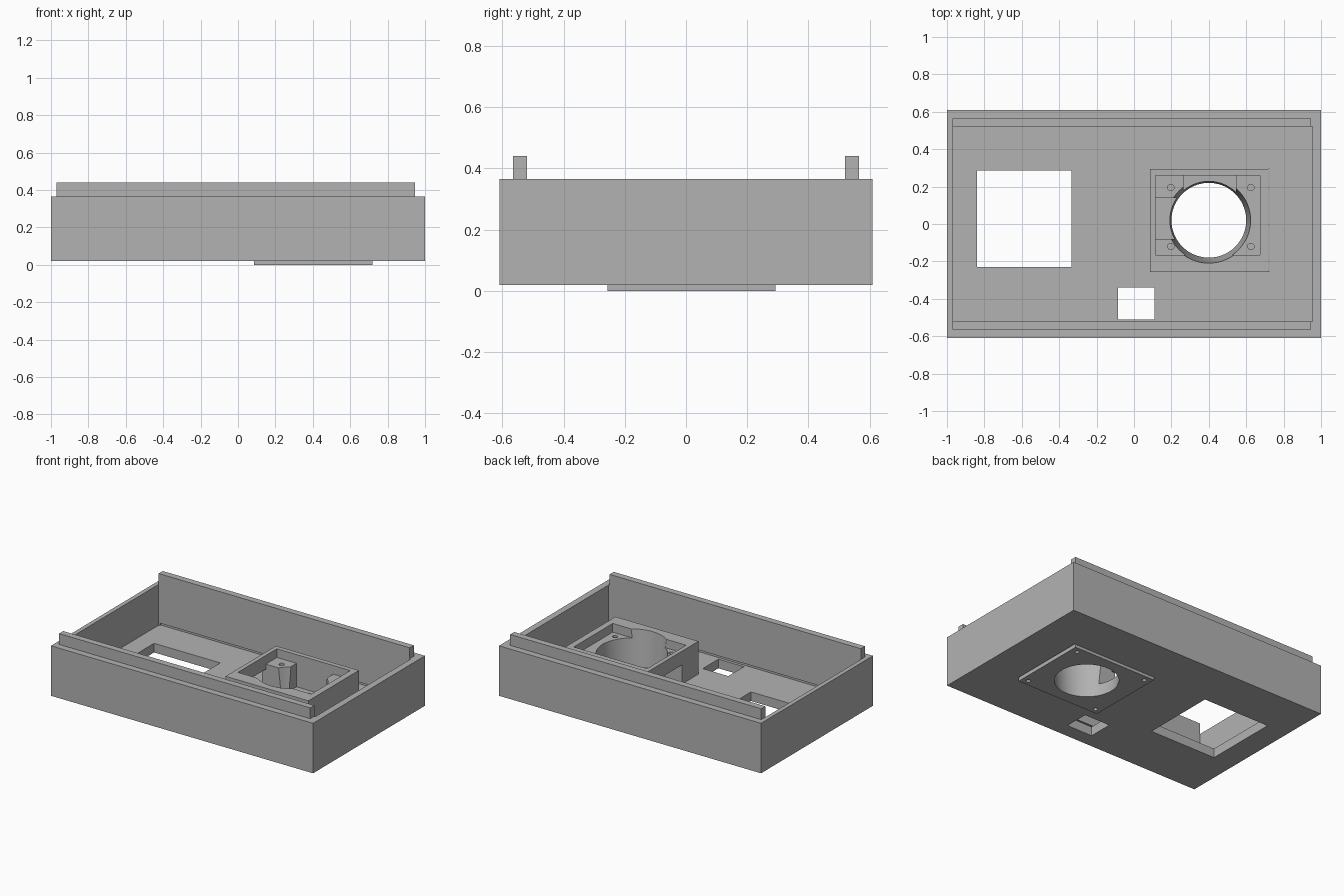
import bpy
import bmesh
from mathutils import Vector

cube = bpy.data.objects.get("Cube")
if cube:
    bpy.data.objects.remove(cube, do_unlink=True)

# Single grey plastic
grey = bpy.data.materials.new("grey plastic")
grey.use_nodes = True
colour = (0.45, 0.45, 0.45, 1)
grey.diffuse_color = colour
grey.node_tree.nodes["Principled BSDF"].inputs["Base Color"].default_value = colour


def make_object(name, bm):
    mesh = bpy.data.meshes.new(name)
    bm.to_mesh(mesh)
    bm.free()
    mesh.materials.append(grey)
    obj = bpy.data.objects.new(name, mesh)
    bpy.context.collection.objects.link(obj)
    return obj


def box(name, x, y, z):
    """Box from a (low, high) pair on each axis."""
    bm = bmesh.new()
    bmesh.ops.create_cube(bm, size=1)
    spans = (x, y, z)
    for v in bm.verts:
        v.co = Vector([(a + b) / 2 + c * (b - a) for (a, b), c in zip(spans, v.co)])
    return make_object(name, bm)


def cone(name, centre, low_radius, high_radius, z, sides=96):
    bm = bmesh.new()
    bmesh.ops.create_cone(bm, cap_ends=True, segments=sides, radius1=low_radius,
                          radius2=high_radius, depth=z[1] - z[0])
    bmesh.ops.translate(bm, verts=bm.verts, vec=(*centre, sum(z) / 2))
    return make_object(name, bm)


def cut(target, *cutters):
    """Subtract each cutter, then discard it."""
    bpy.context.view_layer.objects.active = target
    for cutter in cutters:
        mod = target.modifiers.new("cut", 'BOOLEAN')
        mod.operation = 'DIFFERENCE'
        mod.solver = 'EXACT'
        mod.object = cutter
        bpy.ops.object.modifier_apply(modifier=mod.name)
        bpy.data.objects.remove(cutter, do_unlink=True)


def lens_bore():
    return cone("bore_cutter", (0.4, 0.02), 0.196, 0.234, (-0.04, 0.36))


FLOOR, RIM, HOUSING_TOP, BOSS_TOP = 0.083, 0.365, 0.31, 0.25
HX, HY = (0.085, 0.718), (-0.257, 0.293)

# Open tray with its floor windows and the thin slot beside the housing
tray = box("tray", (-1, 1), (-0.61, 0.61), (0.02, RIM))
cut(tray,
    box("cavity", (-0.97, 0.955), (-0.52, 0.52), (FLOOR, 0.6)),
    box("large_window", (-0.84, -0.335), (-0.23, 0.285), (-0.1, 0.2)),
    box("small_window", (-0.085, 0.11), (-0.51, -0.34), (-0.1, 0.2)),
    box("thin_slot", (0.718, 0.725), (-0.25, 0.297), (-0.1, 0.2)),
    lens_bore())
# Undercut along the foot of both long walls
for low, high in ((-0.53, -0.51), (0.51, 0.53)):
    cut(tray, box("undercut", (-0.96, 0.945), (low, high), (FLOOR, 0.1)))

# Lid rails on both long walls
for name, span in (("front_rail", (-0.565, -0.52)), ("back_rail", (0.52, 0.565))):
    box(name, (-0.97, 0.947), span, (RIM, 0.44))

# Housing: upper pocket, gaps between the bosses, cable opening and lens bore
housing = box("housing", HX, HY, (FLOOR, HOUSING_TOP))
cut(housing,
    box("pocket", (0.115, 0.675), (-0.165, 0.26), (BOSS_TOP, 0.5)),
    box("back_gap", (0.265, 0.545), (0.02, 0.26), (FLOOR + 0.005, 0.4)),
    box("side_gap", (0.115, 0.4), (-0.08, 0.14), (FLOOR + 0.005, 0.4)),
    box("cable_opening", (0, 0.2), (-0.08, 0.14), (FLOOR + 0.005, 0.215)),
    lens_bore())
for x in (0.197, 0.625):
    for y in (-0.12, 0.195):
        cut(housing, cone("boss_hole", (x, y), 0.017, 0.017, (0.15, 0.3), 24))

# Raised plate under the floor with corner screw holes
plate = box("bottom_plate", HX, HY, (0, 0.02))
cut(plate, lens_bore())
for x in (0.13, 0.673):
    for y in (-0.217, 0.253):
        cut(plate, cone("screw_hole", (x, y), 0.014, 0.014, (-0.05, 0.05), 24))
        cut(tray, cone("screw_hole", (x, y), 0.014, 0.014, (-0.05, 0.06), 24))

# Smooth bores, crisp edges
for obj in (tray, housing, plate):
    bpy.ops.object.select_all(action='DESELECT')
    obj.select_set(True)
    bpy.context.view_layer.objects.active = obj
    bpy.ops.object.shade_smooth_by_angle()
